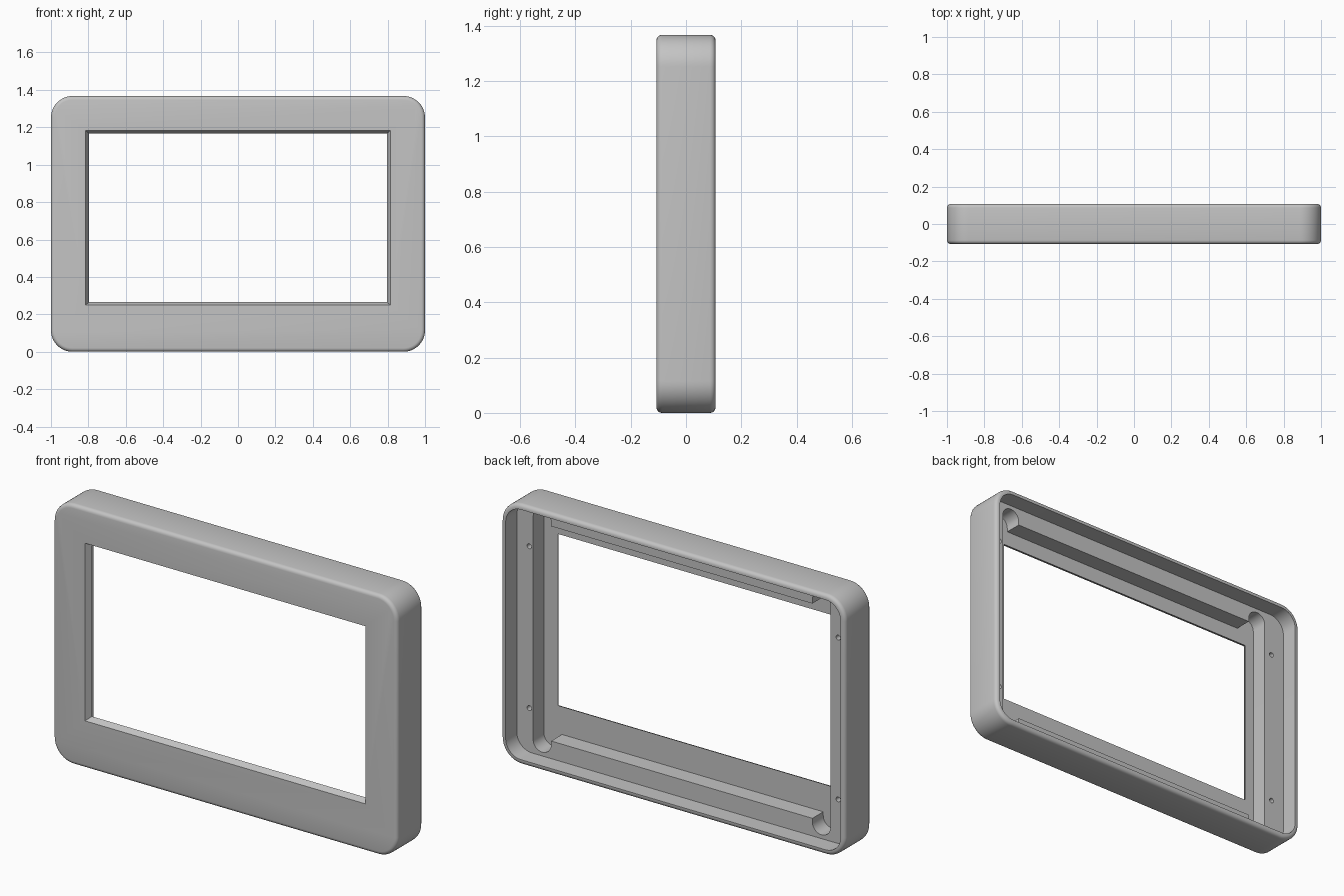
import bpy, bmesh, math
from mathutils import Matrix

if "Cube" in bpy.data.objects:
    bpy.data.objects.remove(bpy.data.objects["Cube"], do_unlink=True)

HEIGHT = 1.367
MID = HEIGHT / 2
DEPTH = 0.107      # half of the thickness
LEDGE = 0.015      # y of the mounting ledge
PLATE = -0.075     # y of the front plate's inner face

grey = bpy.data.materials.new("plain_grey")
grey.use_nodes = True
colour = (0.55, 0.55, 0.55, 1)
grey.diffuse_color = colour
grey.node_tree.nodes["Principled BSDF"].inputs["Base Color"].default_value = colour


def arc(cx, cz, r, start, end, steps):
    angles = [math.radians(start + (end - start) * i / steps) for i in range(steps + 1)]
    return [(cx + r * math.cos(a), cz + r * math.sin(a)) for a in angles]


def rounded_rect(hw, hh, r):
    pts = []
    for sx, sz, a in ((1, 1, 0), (-1, 1, 90), (-1, -1, 180), (1, -1, 270)):
        pts += arc(sx * (hw - r), MID + sz * (hh - r), r, a, a + 90, 12)
    return pts


def rect(hw, low, high):
    return [(hw, high), (-hw, high), (-hw, low), (hw, low)]


def loft(name, front, back, y0, y1):
    """Solid between two outlines with the same number of points."""
    bm = bmesh.new()
    a = [bm.verts.new((x, y0, z)) for x, z in front]
    b = [bm.verts.new((x, y1, z)) for x, z in back]
    bm.faces.new(a)
    bm.faces.new(b[::-1])
    for i in range(len(a)):
        j = (i + 1) % len(a)
        bm.faces.new((a[j], a[i], b[i], b[j]))
    bmesh.ops.recalc_face_normals(bm, faces=bm.faces)
    mesh = bpy.data.meshes.new(name)
    bm.to_mesh(mesh)
    bm.free()
    obj = bpy.data.objects.new(name, mesh)
    bpy.context.collection.objects.link(obj)
    return obj


# Outer shell with softened front and back rims
outline = rounded_rect(1, MID, 0.115)
frame = loft("bezel_frame", outline, outline, -DEPTH, DEPTH)
bevel = frame.modifiers.new("rim_rounding", "BEVEL")
bevel.width = 0.02
bevel.segments = 4
bevel.limit_method = "ANGLE"
bevel.angle_limit = math.radians(60)

# Shallow rear recess down to the ledge
recess = rounded_rect(0.973, MID - 0.027, 0.088)
cutters = [loft("recess_cutter", recess, recess, LEDGE, 0.2)]

# Deeper pocket whose four corners run on into round-ended slots
left, right, r = 0.878, -0.85, 0.0525
top, bottom = MID + 0.564, MID - 0.564
slot = 0.584
pocket = []
for cx in (left - r, right + r):
    pocket += arc(cx, MID + slot, r, 0, 180, 16)
    if cx > 0:
        pocket += [(cx - r, top), (right + 2 * r, top)]
for cx in (right + r, left - r):
    pocket += arc(cx, MID - slot, r, 180, 360, 16)
    if cx < 0:
        pocket += [(cx + r, bottom), (left - 2 * r, bottom)]
cutters.append(loft("pocket_cutter", pocket, pocket, PLATE, LEDGE + 0.05))

# Window with a sloped edge, continued past both faces of the plate
cutters.append(loft("slope_cutter", rect(0.815, 0.249, 1.183),
                    rect(0.795, 0.266, 1.166), -DEPTH - 0.001, PLATE + 0.001))

# Blind screw holes in the ledge
for x in (-0.895, 0.9):
    for dz in (-0.425, 0.425):
        ring = arc(x, MID + dz, 0.013, 0, 337.5, 15)
        cutters.append(loft("hole_cutter", ring, ring, LEDGE - 0.06, LEDGE + 0.03))

for c in cutters:
    c.hide_render = True
    mod = frame.modifiers.new("cut", "BOOLEAN")
    mod.operation = "DIFFERENCE"
    mod.solver = "EXACT"
    mod.object = c

# Bake the cuts and drop the helpers
bpy.context.view_layer.update()
graph = bpy.context.evaluated_depsgraph_get()
baked = bpy.data.meshes.new_from_object(frame.evaluated_get(graph))
frame.modifiers.clear()
frame.data = baked
for c in cutters:
    bpy.data.objects.remove(c, do_unlink=True)
baked.materials.clear()
baked.materials.append(grey)

bpy.ops.object.select_all(action="DESELECT")
frame.select_set(True)
bpy.context.view_layer.objects.active = frame
bpy.ops.object.shade_smooth_by_angle(angle=math.radians(30))
